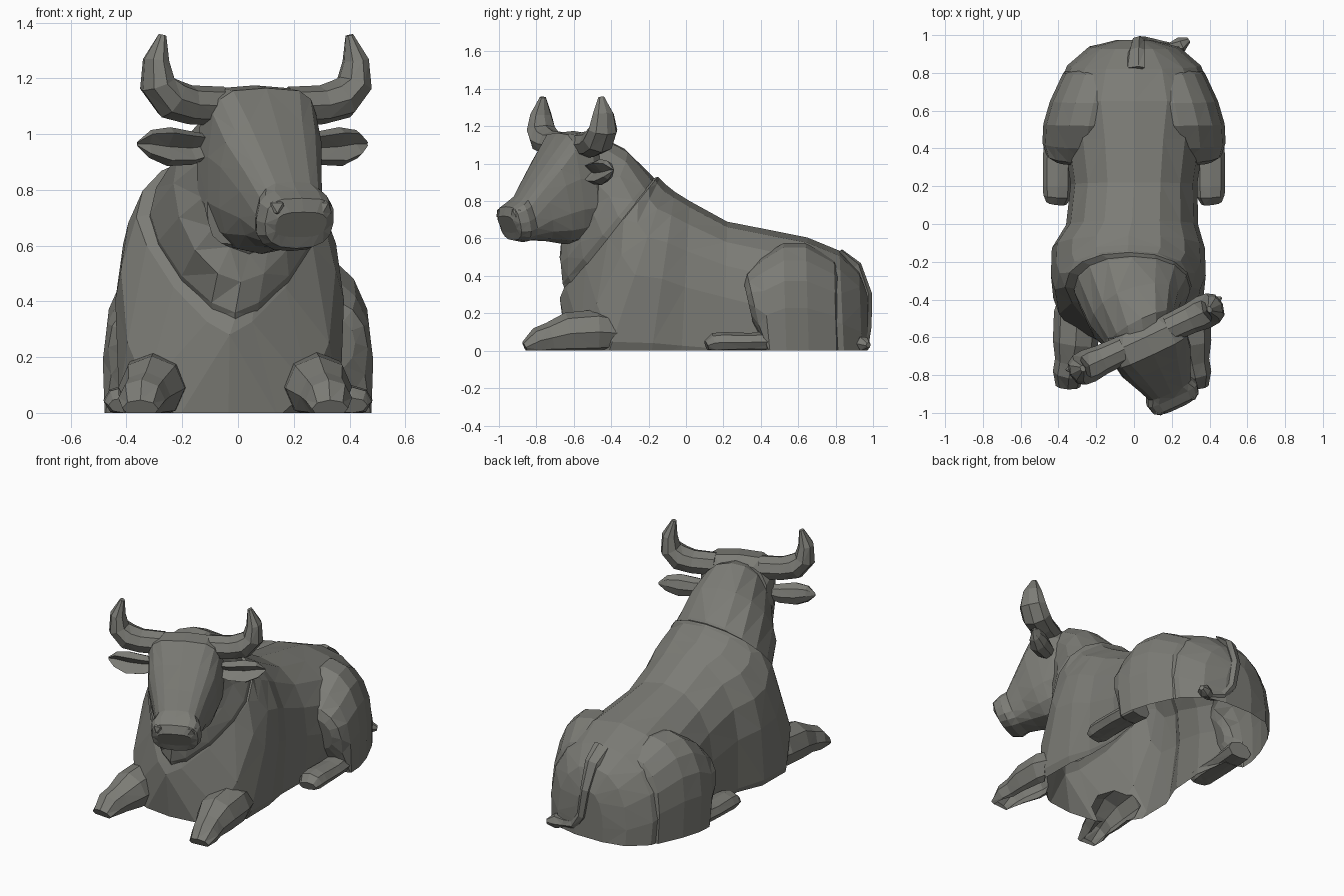
import bpy, bmesh, math
from mathutils import Vector, Matrix

if "Cube" in bpy.data.objects:
    bpy.data.objects.remove(bpy.data.objects["Cube"])

YAW = math.radians(25)          # the head is turned towards +x
HEAD = Matrix.Translation((0.06, -0.6, 0)) @ Matrix.Rotation(YAW, 4, 'Z')
LOW = -0.12                     # the hollow body is built below ground, then cut at z = 0

stone = bpy.data.materials.new("dark_grey")
stone.diffuse_color = (0.2, 0.2, 0.18, 1)
stone.use_nodes = True
stone.node_tree.nodes["Principled BSDF"].inputs["Base Color"].default_value = stone.diffuse_color


def finish(name, bm, mat=None, clamp=True):
    if mat:
        bm.transform(mat)
    for v in bm.verts:
        if clamp:
            v.co.z = max(v.co.z, 0)
    bmesh.ops.recalc_face_normals(bm, faces=bm.faces)
    bmesh.ops.triangulate(bm, faces=[f for f in bm.faces if len(f.verts) == 4])
    me = bpy.data.meshes.new(name)
    bm.to_mesh(me)
    bm.free()
    me.materials.append(stone)
    ob = bpy.data.objects.new(name, me)
    bpy.context.collection.objects.link(ob)
    return ob


def loft(name, rings, mat=None, clamp=False):
    bm = bmesh.new()
    vs = [[bm.verts.new(p) for p in r] for r in rings]
    n = len(vs[0])
    for a, b in zip(vs, vs[1:]):
        for i in range(n):
            j = (i + 1) % n
            bm.faces.new((a[i], a[j], b[j], b[i]))
    bm.faces.new(vs[0])
    bm.faces.new(vs[-1])
    return finish(name, bm, mat, clamp)


def section(top, bot, w, cx=0, m=0.5, nt=2.2, nb=5, yaw=0, n=16):
    """Rounded ring between a top and a bottom (y, z) point; m = where it is widest."""
    side = Vector((math.cos(yaw), math.sin(yaw), 0))
    t0, t1 = Vector((cx, *top)), Vector((cx, *bot))
    ring = []
    for i in range(n):
        a = 2 * math.pi * i / n
        x, y = math.sin(a), math.cos(a)
        e = 2 / (nt if y >= 0 else nb)
        px = math.copysign(abs(x) ** e, x) * w
        py = abs(y) ** e
        t = m * (1 - py) if y >= 0 else m + (1 - m) * py
        ring.append(t0.lerp(t1, t) + side * px)
    return ring


def tube(name, pts, ref, n=8, mat=None, hollow=0, clamp=True):
    """Tube along (x, y, z, radius along ref, other radius)."""
    P = [Vector(p[:3]) for p in pts]
    rings = []
    for k, p in enumerate(pts):
        t = (P[min(k + 1, len(P) - 1)] - P[max(k - 1, 0)]).normalized()
        a = Vector(ref)
        a = (a - t * a.dot(t)).normalized()
        b = t.cross(a)
        ring = []
        for i in range(n):
            c = 2 * math.pi * i / n
            ra = p[3] * (-hollow if hollow and i == 0 else math.cos(c))
            ring.append(P[k] + a * ra + b * math.sin(c) * p[4])
        rings.append(ring)
    return loft(name, rings, mat, clamp)


def blob(name, loc, size, mat=None):
    bm = bmesh.new()
    bmesh.ops.create_icosphere(bm, subdivisions=1, radius=1)
    bm.transform(Matrix.Translation(loc) @ Matrix.Diagonal((*size, 1)))
    return finish(name, bm, mat)


# Trunk: rump to the neck edge, with rings that tilt forward at the chest
body = loft("body", [
    section((0.975, 0.30), (0.97, LOW), 0.10, nb=3),
    section((0.925, 0.43), (0.945, LOW), 0.24, m=0.6),
    section((0.82, 0.535), (0.85, LOW), 0.355, m=0.6),
    section((0.65, 0.605), (0.65, LOW), 0.42, m=0.55),
    section((0.45, 0.645), (0.45, LOW), 0.37, m=0.55),
    section((0.22, 0.69), (0.2, LOW), 0.335, m=0.5),
    section((0.02, 0.80), (-0.03, LOW), 0.35, -0.01, m=0.5),
    section((-0.06, 0.85), (-0.20, LOW), 0.405, -0.03, m=0.48),
    section((-0.11, 0.89), (-0.45, LOW), 0.41, -0.03, m=0.48),
    section((-0.14, 0.92), (-0.63, -0.05), 0.385, -0.035, m=0.42, nb=2.5),
    section((-0.15, 0.93), (-0.675, 0.28), 0.335, -0.03, m=0.35, nb=1.35),
    section((-0.18, 0.92), (-0.65, 0.34), 0.28, -0.01, m=0.35, nb=1.35),
])

# Neck
shell = [loft("neck", [
    section((-0.14, 0.88), (-0.64, 0.31), 0.31, -0.01, m=0.35, nb=1.4),
    section((-0.18, 0.935), (-0.66, 0.36), 0.305, -0.01, m=0.38, nb=1.5),
    section((-0.33, 1.08), (-0.67, 0.47), 0.25, 0.01, m=0.42, nb=1.8, yaw=YAW * 0.6),
    section((-0.50, 1.165), (-0.64, 0.57), 0.20, 0.04, m=0.45, nb=2, yaw=YAW),
    section((-0.58, 1.15), (-0.66, 0.60), 0.18, 0.05, yaw=YAW),
])]

# Head in its own frame (front is -y), turned by HEAD
shell.append(loft("head", [
    section((0.06, 1.14), (0.12, 0.67), 0.19, nt=3, nb=2.4),
    section((0.0, 1.175), (0.07, 0.60), 0.215, m=0.45, nt=4, nb=2.6),
    section((-0.10, 1.165), (0.0, 0.575), 0.212, m=0.42, nt=4, nb=2.6),
    section((-0.18, 1.05), (-0.06, 0.57), 0.20, m=0.35, nt=3, nb=2.6),
    section((-0.26, 0.93), (-0.16, 0.585), 0.16, m=0.4, nt=3, nb=2.4),
    section((-0.325, 0.83), (-0.25, 0.59), 0.13, nt=3, nb=2.5),
    section((-0.355, 0.80), (-0.30, 0.58), 0.147, nt=3.5, nb=2.5),
    section((-0.40, 0.77), (-0.355, 0.59), 0.135, nt=3.5, nb=2.5),
    section((-0.415, 0.72), (-0.37, 0.63), 0.10, nt=3, nb=3),
], HEAD))

for s, tag in ((-1, "left"), (1, "right")):
    # Horns, ears and nostrils
    tube("horn_" + tag, [(s * x, -0.01, z, a, b) for x, z, a, b in (
        (0.13, 1.10, 0.075, 0.07), (0.26, 1.105, 0.08, 0.07),
        (0.335, 1.125, 0.09, 0.075), (0.39, 1.18, 0.085, 0.062),
        (0.395, 1.265, 0.062, 0.045), (0.37, 1.355, 0.018, 0.014))],
        (0, -1, 0), 8, HEAD)
    tube("ear_" + tag, [(s * x, y, z, a, b) for x, y, z, a, b in (
        (0.15, 0.0, 0.96, 0.03, 0.035), (0.25, 0.0, 0.95, 0.055, 0.06),
        (0.34, 0.0, 0.955, 0.06, 0.07), (0.41, 0.01, 0.965, 0.04, 0.05),
        (0.455, 0.02, 0.965, 0.006, 0.008))], (0, -1, 0), 8, HEAD, 0.1)
    blob("nostril_" + tag, (s * 0.09, -0.375, 0.735), (0.04, 0.04, 0.04), HEAD)

    # Folded forelegs ending in hooves
    shell.append(tube("front_leg_" + tag, [(s * x - 0.01, y, z, a, b) for x, y, z, a, b in (
        (0.25, -0.30, 0.09, 0.10, 0.09), (0.29, -0.48, 0.10, 0.125, 0.12),
        (0.30, -0.63, 0.09, 0.12, 0.115), (0.32, -0.73, 0.065, 0.09, 0.085),
        (0.335, -0.79, 0.05, 0.085, 0.075), (0.34, -0.86, 0.015, 0.065, 0.035))],
        (1, 0, 0), clamp=False))

    # Haunches, wide at the knee and merging into the rump
    shell.append(loft("haunch_" + tag, [
        section((0.86, 0.38), (0.87, LOW), 0.10, s * 0.14),
        section((0.79, 0.49), (0.81, LOW), 0.20, s * 0.175),
        section((0.64, 0.575), (0.66, LOW), 0.23, s * 0.215),
        section((0.52, 0.575), (0.54, LOW), 0.24, s * 0.24),
        section((0.40, 0.50), (0.46, LOW), 0.23, s * 0.255),
        section((0.325, 0.42), (0.41, 0.05), 0.20, s * 0.265, nb=3),
        section((0.31, 0.36), (0.36, 0.14), 0.15, s * 0.27, nb=2.5),
    ]))
    # Tucked hind feet
    tube("hind_foot_" + tag, [(s * x, y, z, a, b) for x, y, z, a, b in (
        (0.39, 0.52, 0.05, 0.08, 0.06), (0.405, 0.34, 0.045, 0.078, 0.05),
        (0.405, 0.2, 0.045, 0.078, 0.055), (0.405, 0.15, 0.04, 0.075, 0.055),
        (0.41, 0.11, 0.025, 0.055, 0.03))], (1, 0, 0))

# Fuse trunk, neck, head, forelegs and haunches into one shell, open at the ground
for part in shell:
    mod = body.modifiers.new("join", 'BOOLEAN')
    mod.operation, mod.solver, mod.object = 'UNION', 'EXACT', part
deps = bpy.context.evaluated_depsgraph_get()
bm = bmesh.new()
bm.from_object(body, deps)
bmesh.ops.bisect_plane(bm, geom=bm.verts[:] + bm.edges[:] + bm.faces[:],
                       plane_co=(0, 0, 0), plane_no=(0, 0, 1), clear_inner=True)
body.modifiers.clear()
bm.to_mesh(body.data)
bm.free()
for part in shell:
    bpy.data.objects.remove(part)

# Tail hanging down the rump and curling to the side
tube("tail", [
    (0.0, 0.82, 0.52, 0.06, 0.02), (0.01, 0.91, 0.45, 0.05, 0.028),
    (0.02, 0.965, 0.30, 0.036, 0.03), (0.05, 0.965, 0.13, 0.03, 0.028),
    (0.11, 0.95, 0.05, 0.03, 0.03), (0.19, 0.93, 0.035, 0.032, 0.032),
    (0.25, 0.95, 0.035, 0.045, 0.04), (0.29, 0.975, 0.03, 0.015, 0.015),
], (1, 0.3, 0.2), 6)
